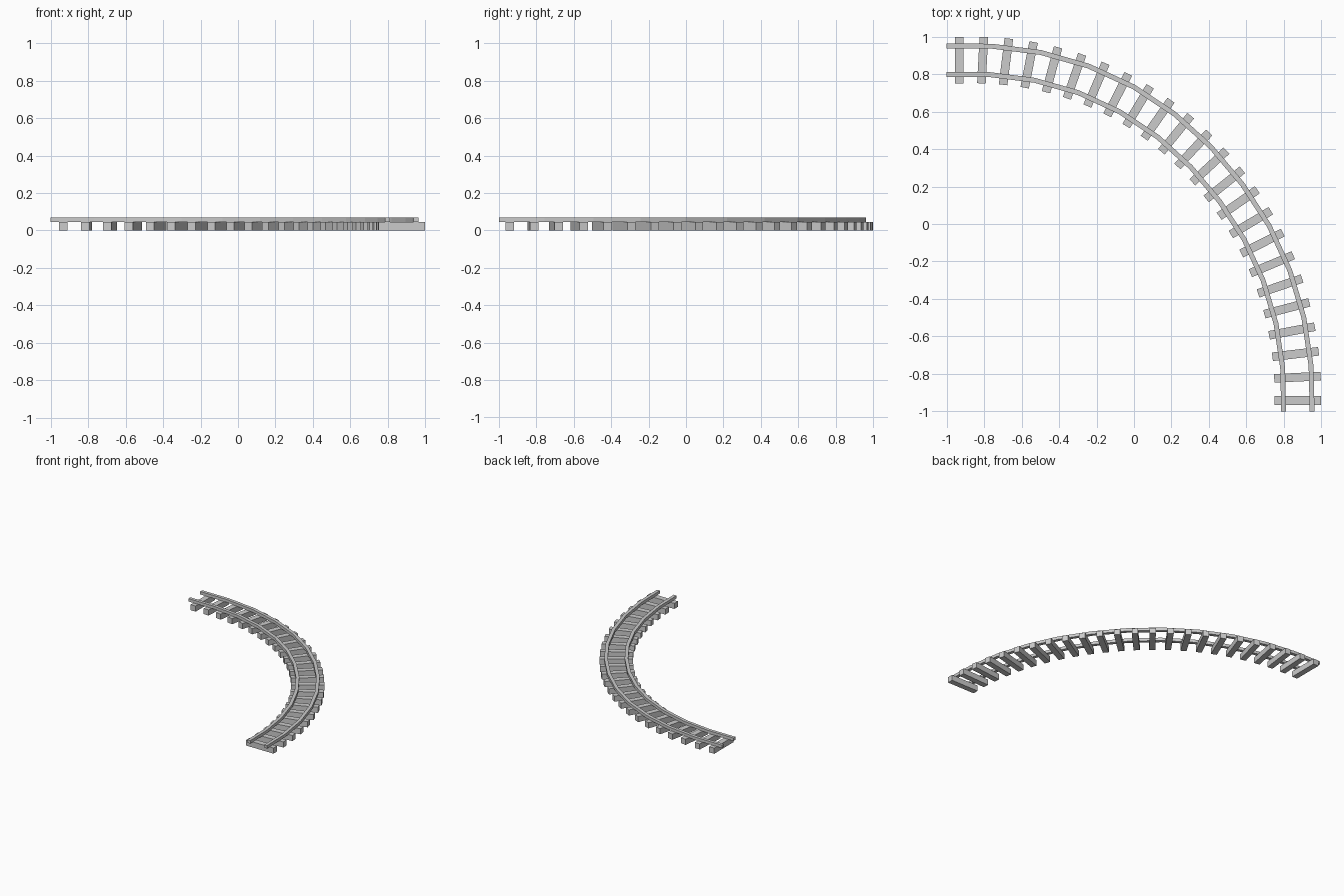
import bpy, bmesh, math
from mathutils import Vector, Matrix

if "Cube" in bpy.data.objects:
    bpy.data.objects.remove(bpy.data.objects["Cube"])

C = -0.902            # centre of the bend (x and y)
R = 1.776             # centreline radius
LEAD = 1.0 + C        # straight lead-in at each end
ARC = R * math.pi / 2
LENGTH = ARC + 2 * LEAD


def track_point(s, offset=0.0):
    """Position and clockwise turn angle at distance s along the track."""
    if s < LEAD:
        return Vector((-1 + s, C + R + offset)), 0.0
    if s > LEAD + ARC:
        return Vector((C + R + offset, C - (s - LEAD - ARC))), math.pi / 2
    a = (s - LEAD) / R
    r = R + offset + 0.013 * max(0.0, math.sin(3.6 * a))
    return Vector((C + r * math.sin(a), C + r * math.cos(a))), a


def finish(bm, name):
    bmesh.ops.recalc_face_normals(bm, faces=bm.faces)
    me = bpy.data.meshes.new(name)
    bm.to_mesh(me)
    bm.free()
    ob = bpy.data.objects.new(name, me)
    bpy.context.collection.objects.link(ob)
    return ob


# Rails: rectangular section swept along a faceted path
def rail(name, offset, width=0.026, z0=0.046, z1=0.07):
    steps = [0.0] + [LEAD + R * math.radians(4.5 + 8.1 * i) for i in range(11)] + [LENGTH]
    bm = bmesh.new()
    rings = []
    for s in steps:
        ring = []
        for d, z in ((-1, z0), (1, z0), (1, z1), (-1, z1)):
            p, _ = track_point(s, offset + d * width / 2)
            ring.append(bm.verts.new((p.x, p.y, z)))
        rings.append(ring)
    for a, b in zip(rings, rings[1:]):
        for i in range(4):
            j = (i + 1) % 4
            bm.faces.new((a[i], a[j], b[j], b[i]))
    bm.faces.new(rings[0])
    bm.faces.new(rings[-1])
    return finish(bm, name)


rail("outer_rail", 0.0765)
rail("inner_rail", -0.0755)

# Ties: evenly spaced boxes laid across the track
TIES = 24
FIRST, LAST = 0.068, LENGTH - 0.058
for i in range(TIES):
    p, a = track_point(FIRST + (LAST - FIRST) * i / (TIES - 1))
    bm = bmesh.new()
    m = (Matrix.Translation((p.x, p.y, 0.023))
         @ Matrix.Rotation(-a, 4, 'Z')
         @ Matrix.Diagonal((0.046, 0.248, 0.046, 1)))
    bmesh.ops.create_cube(bm, size=1.0, matrix=m)
    finish(bm, f"tie_{i + 1:02d}")
